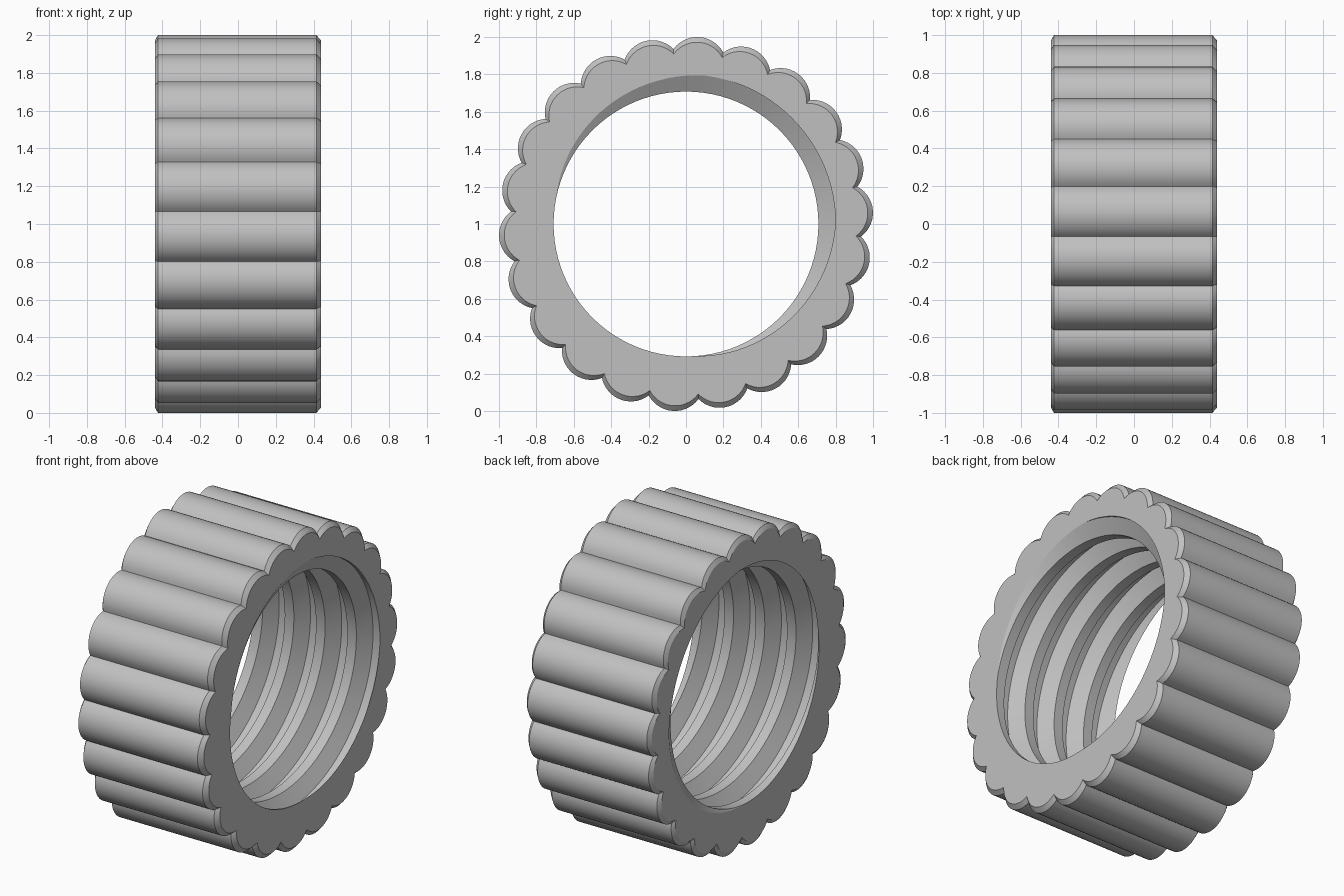
import bpy
import bmesh
from math import sin, cos, asin, radians, tau, pi

# Remove the default object
cube = bpy.data.objects.get("Cube")
if cube:
    bpy.data.objects.remove(cube, do_unlink=True)

HALF = 0.44          # half the width along the axis
LOBES = 22           # grip scallops around the rim
LOBE_STEPS = 14
FIRST_PEAK = radians(4.1)
PITCH = 0.22         # internal thread
MINOR, MAJOR = 0.708, 0.80
STEPS = 96           # segments per thread turn
TURNS = 8


def point(x, y, z):
    return (x, y, z + 1.0)


def scallop_loop(bm, x, peak, notch):
    """Closed ring of circular arcs, from notch to notch."""
    half = pi / LOBES
    chord = notch * sin(half)
    rise = peak - notch * cos(half)
    r = (chord ** 2 + rise ** 2) / (2 * rise)
    centre = peak - r
    sweep = asin(chord / r)
    verts = []
    for k in range(LOBES):
        a = FIRST_PEAK + tau * k / LOBES
        for j in range(LOBE_STEPS):
            b = a + sweep * (2 * j / LOBE_STEPS - 1)
            verts.append(bm.verts.new(point(
                x, centre * cos(a) + r * cos(b), centre * sin(a) + r * sin(b))))
    return verts


bm = bmesh.new()

# Right-handed trapezoidal thread, swept past both ends
profile = [(0.0, MINOR), (0.24, MAJOR), (0.47, MAJOR), (0.71, MINOR)]
start = HALF - PITCH * (0.472 + 6)
rows = []
for i in range(TURNS * STEPS + 1):
    a = tau * i / STEPS
    x = start + PITCH * i / STEPS
    rows.append([bm.verts.new(point(x + PITCH * s, r * cos(a), r * sin(a)))
                 for s, r in profile])
for i in range(TURNS * STEPS):
    strip = list(zip(rows[i], rows[i + 1]))
    if i + 1 + STEPS < len(rows):
        strip.append((rows[i + STEPS][0], rows[i + 1 + STEPS][0]))
    for (a, b), (c, d) in zip(strip, strip[1:]):
        bm.faces.new((a, b, d, c))

# Trim the thread flush with both end planes
for side in (-1, 1):
    bmesh.ops.bisect_plane(
        bm, geom=bm.verts[:] + bm.edges[:] + bm.faces[:], dist=1e-5,
        plane_co=(side * HALF, 0, 0), plane_no=(side, 0, 0), clear_outer=True)
bmesh.ops.remove_doubles(bm, verts=bm.verts[:], dist=1e-5)

# Scalloped outer wall with chamfered ends
loops = [scallop_loop(bm, x, peak, notch) for x, peak, notch in (
    (-HALF, 0.974, 0.911), (-HALF + 0.016, 1.002, 0.938),
    (HALF - 0.025, 1.002, 0.938), (HALF, 0.974, 0.911))]
for low, high in zip(loops, loops[1:]):
    n = len(low)
    for j in range(n):
        k = (j + 1) % n
        bm.faces.new((low[j], low[k], high[k], high[j]))

# Flat end faces between the scallops and the thread
for side in (-1, 1):
    rim = [e for e in bm.edges if len(e.link_faces) == 1
           and all(abs(v.co.x - side * HALF) < 1e-4 for v in e.verts)]
    bmesh.ops.triangle_fill(bm, edges=rim, use_beauty=True, normal=(side, 0, 0))
bmesh.ops.recalc_face_normals(bm, faces=bm.faces[:])

mesh = bpy.data.meshes.new("threaded_ring")
bm.to_mesh(mesh)
bm.free()
ring = bpy.data.objects.new("threaded_ring", mesh)
bpy.context.collection.objects.link(ring)

# Plain grey material
grey = bpy.data.materials.new("light_grey")
grey.use_nodes = True
colour = (0.53, 0.53, 0.53, 1.0)
grey.diffuse_color = colour
grey.node_tree.nodes["Principled BSDF"].inputs["Base Color"].default_value = colour
mesh.materials.append(grey)

# Smooth lobes and thread, crisp creases
bpy.ops.object.select_all(action="DESELECT")
ring.select_set(True)
bpy.context.view_layer.objects.active = ring
bpy.ops.object.shade_smooth_by_angle(angle=radians(20))
